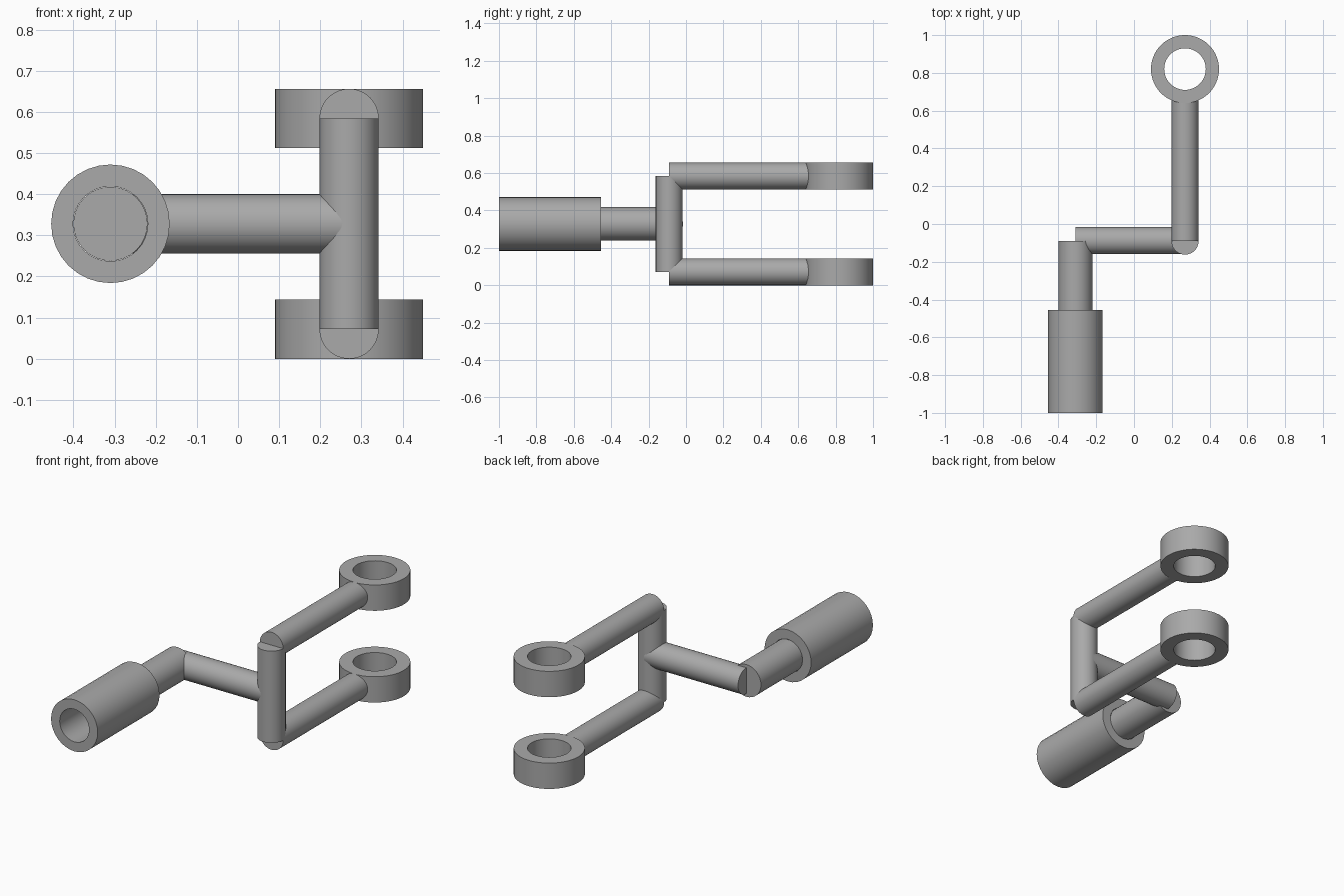
import bpy, bmesh, math
from mathutils import Vector

cube = bpy.data.objects.get("Cube")
if cube:
    bpy.data.objects.remove(cube)

grey = bpy.data.materials.new("plain_grey")
grey.use_nodes = True
colour = (0.4, 0.4, 0.4, 1)
grey.diffuse_color = colour
grey.node_tree.nodes["Principled BSDF"].inputs["Base Color"].default_value = colour


def finish(name, bm, start, end):
    """Turn a mesh built along z into an object running from start to end."""
    bmesh.ops.recalc_face_normals(bm, faces=bm.faces)
    mesh = bpy.data.meshes.new(name)
    bm.to_mesh(mesh)
    bm.free()
    mesh.materials.append(grey)
    obj = bpy.data.objects.new(name, mesh)
    bpy.context.collection.objects.link(obj)
    obj.location = start
    obj.rotation_euler = (end - start).to_track_quat("Z", "Y").to_euler()
    bpy.ops.object.select_all(action="DESELECT")
    obj.select_set(True)
    bpy.context.view_layer.objects.active = obj
    bpy.ops.object.shade_smooth_by_angle(angle=math.radians(30))
    return obj


def rod(name, start, end, radius, sides=48):
    start, end = Vector(start), Vector(end)
    bm = bmesh.new()
    length = (end - start).length
    bmesh.ops.create_cone(bm, cap_ends=True, segments=sides, radius1=radius,
                          radius2=radius, depth=length)
    bmesh.ops.translate(bm, verts=bm.verts, vec=(0, 0, length / 2))
    return finish(name, bm, start, end)


def tube(name, start, end, outer, inner, sides=48):
    start, end = Vector(start), Vector(end)
    length = (end - start).length
    bm = bmesh.new()
    profile = [(inner, 0), (outer, 0), (outer, length), (inner, length)]
    verts = [bm.verts.new((r, 0, z)) for r, z in profile]
    edges = [bm.edges.new((verts[i], verts[(i + 1) % 4])) for i in range(4)]
    bmesh.ops.spin(bm, geom=verts + edges, axis=(0, 0, 1), cent=(0, 0, 0),
                   angle=math.tau, steps=sides, use_merge=True)
    bmesh.ops.remove_doubles(bm, verts=bm.verts, dist=1e-5)
    return finish(name, bm, start, end)


GRIP_X, FORK_X = -0.31, 0.27
BAR_Y, RING_Y = -0.09, 0.82
MID_Z, BAR_R = 0.328, 0.072
LOW_Z, HIGH_Z = BAR_R, 0.584

# Hollow grip and its shaft
tube("grip", (GRIP_X, -1, MID_Z), (GRIP_X, -0.455, MID_Z), 0.144, 0.091, 32)
rod("grip_shaft", (GRIP_X, -0.456, MID_Z), (GRIP_X, BAR_Y, MID_Z), 0.09, 32)

# Sideways arm and upright bar
rod("cross_arm", (GRIP_X, BAR_Y + 0.002, MID_Z), (FORK_X, BAR_Y + 0.002, MID_Z), BAR_R)
rod("upright_bar", (FORK_X, BAR_Y, LOW_Z), (FORK_X, BAR_Y, HIGH_Z), BAR_R)

# Prongs, each ending in an upright ring
for label, z in (("lower", LOW_Z), ("upper", HIGH_Z)):
    rod(label + "_prong", (FORK_X, BAR_Y, z), (FORK_X, 0.68, z), BAR_R)
    tube(label + "_ring", (FORK_X, RING_Y, z - BAR_R), (FORK_X, RING_Y, z + BAR_R),
         0.18, 0.11, 64)
